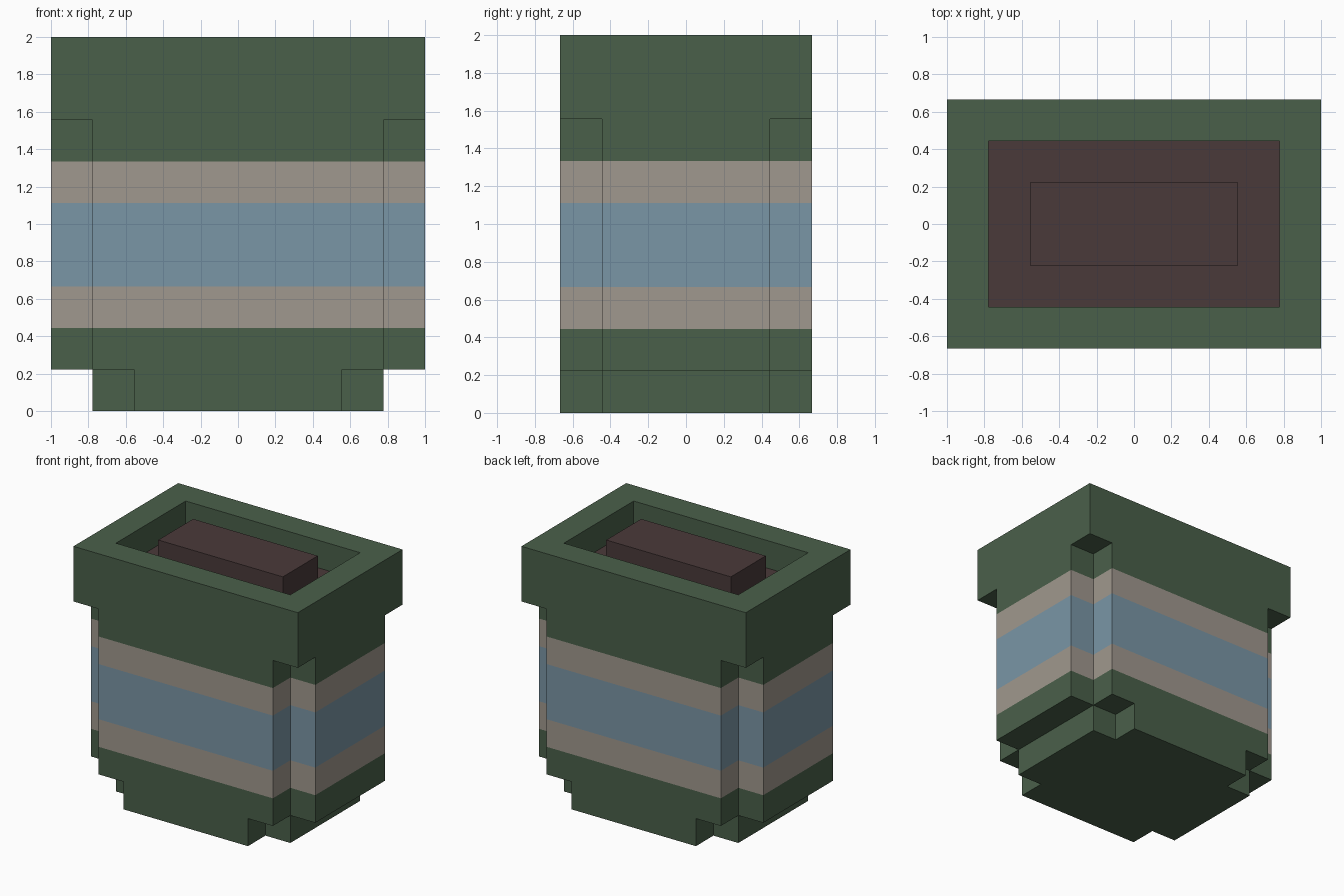
import bpy
import bmesh

U = 2 / 9  # module that every size is a multiple of

cube = bpy.data.objects.get("Cube")
if cube:
    bpy.data.objects.remove(cube)


def material(name, rgb):
    """Flat material from 0-255 sRGB values."""
    lin = [((c / 255 + 0.055) / 1.055) ** 2.4 for c in rgb] + [1]
    mat = bpy.data.materials.new(name)
    mat.use_nodes = True
    mat.diffuse_color = lin
    mat.node_tree.nodes["Principled BSDF"].inputs["Base Color"].default_value = lin
    return mat


green = material("moss green", (74, 96, 74))
tan = material("warm grey", (160, 152, 142))
blue = material("dusty blue", (122, 150, 166))
soil = material("dark soil", (74, 58, 58))


def finish(name, bm, mats):
    bmesh.ops.recalc_face_normals(bm, faces=bm.faces)
    mesh = bpy.data.meshes.new(name)
    bm.to_mesh(mesh)
    bm.free()
    for mat in mats:
        mesh.materials.append(mat)
    obj = bpy.data.objects.new(name, mesh)
    bpy.context.collection.objects.link(obj)


def notched_outline(hx, hy):
    """Rectangle with a one-module square notch at each corner."""
    a, b = hx - U, hy - U
    quarter = [(hx, b), (a, b), (a, hy)]
    left = [(-x, y) for x, y in reversed(quarter)]
    half = quarter + left
    return half + [(-x, -y) for x, y in half]


def notched_prism(name, hx, hy, levels, mats):
    """Stack of bands between levels, one material each, capped underneath."""
    bm = bmesh.new()
    outline = notched_outline(hx, hy)
    rings = [[bm.verts.new((x, y, z * U)) for x, y in outline] for z in levels]
    bm.faces.new(rings[0][::-1])
    slots = list(dict.fromkeys(mats))
    for low, high, mat in zip(rings, rings[1:], mats):
        for i in range(len(outline)):
            j = (i + 1) % len(outline)
            face = bm.faces.new((low[i], low[j], high[j], high[i]))
            face.material_index = slots.index(mat)
    finish(name, bm, slots)


# Foot and striped body
notched_prism("foot", 3.5 * U, 3 * U, [0, 1], [green])
notched_prism("striped_body", 4.5 * U, 3 * U, [1, 2, 3, 5, 6, 7],
              [green, tan, blue, tan, green])

# Rim with a sunken soil bed and a raised block in the middle
bm = bmesh.new()
bmesh.ops.create_cube(bm, size=1)
for v in bm.verts:
    v.co.x *= 9 * U
    v.co.y *= 6 * U
    v.co.z = (8 + 2 * v.co.z) * U
bm.normal_update()
top = max(bm.faces, key=lambda f: f.calc_center_median().z)


def raise_inner(face, height):
    """Extrude a face straight up or down and return the moved cap."""
    out = bmesh.ops.extrude_face_region(bm, geom=[face])["geom"]
    verts = [g for g in out if isinstance(g, bmesh.types.BMVert)]
    cap = next(g for g in out if isinstance(g, bmesh.types.BMFace))
    if face.is_valid:
        bm.faces.remove(face)
    bmesh.ops.translate(bm, verts=verts, vec=(0, 0, height))
    bm.normal_update()
    return cap


bmesh.ops.inset_region(bm, faces=[top], thickness=U, use_even_offset=True)
top = raise_inner(top, -U)
bmesh.ops.inset_region(bm, faces=[top], thickness=U, use_even_offset=True)
top = raise_inner(top, U)

# Soil is the bed floor plus everything on the raised block
for f in bm.faces:
    heights = [v.co.z for v in f.verts]
    on_block = all(abs(v.co.x) < 3 * U for v in f.verts)
    is_floor = max(heights) - min(heights) < 0.01 and abs(heights[0] - 8 * U) < 0.01
    f.material_index = int(on_block or is_floor)
finish("rim_and_soil", bm, [green, soil])
